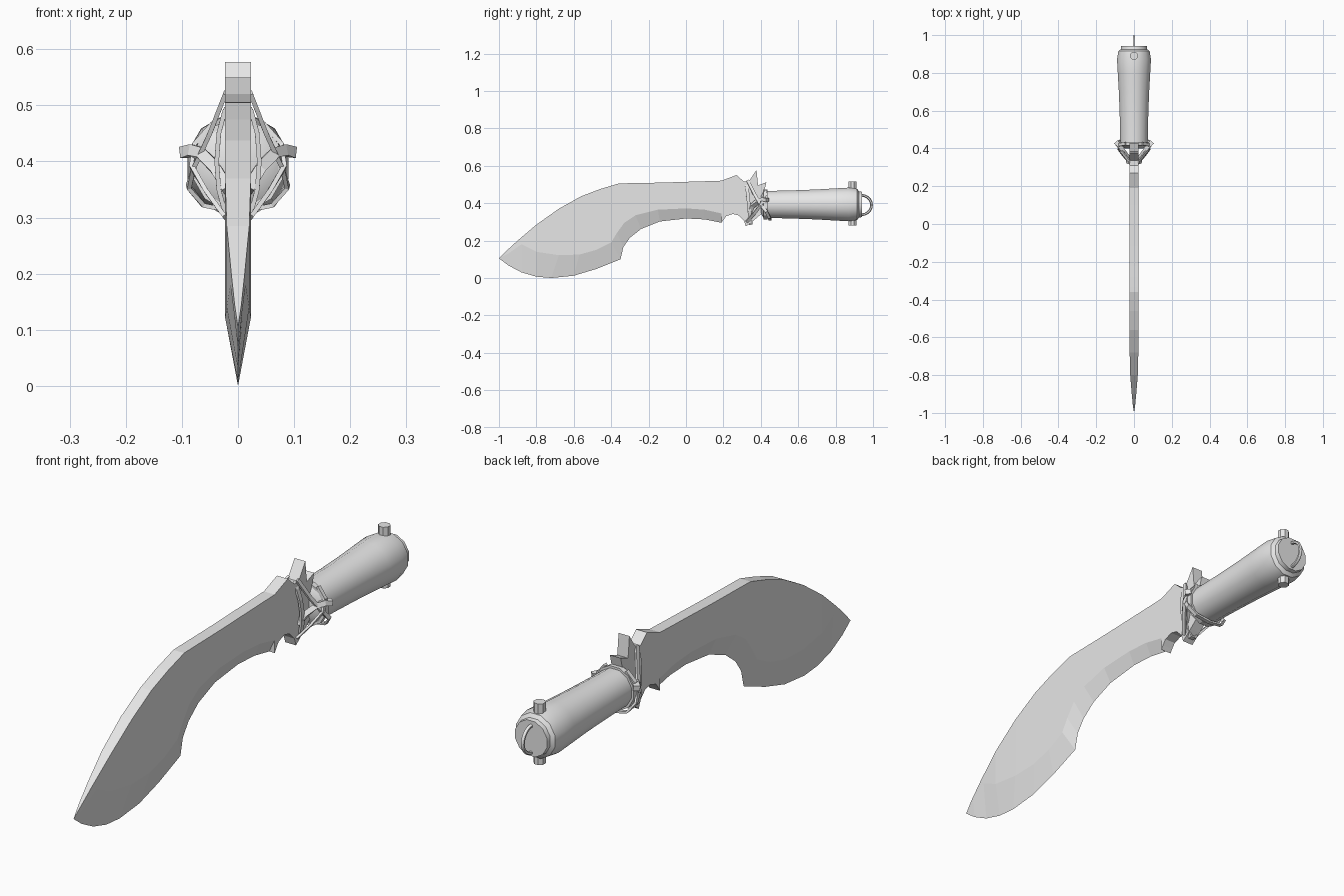
import bpy, bmesh, math
from mathutils import Vector

if "Cube" in bpy.data.objects:
    bpy.data.objects.remove(bpy.data.objects["Cube"])

steel = bpy.data.materials.new("plain_grey")
steel.diffuse_color = (0.8, 0.8, 0.8, 1)
steel.use_nodes = True
steel.node_tree.nodes["Principled BSDF"].inputs["Base Color"].default_value = steel.diffuse_color
AXIS_Z = 0.393      # height of the grip axis
HALF = 0.023        # half thickness of the blade


def finish(name, bm, angle=None):
    bmesh.ops.remove_doubles(bm, verts=bm.verts, dist=1e-5)
    bmesh.ops.recalc_face_normals(bm, faces=bm.faces)
    me = bpy.data.meshes.new(name)
    bm.to_mesh(me)
    bm.free()
    me.materials.append(steel)
    ob = bpy.data.objects.new(name, me)
    bpy.context.collection.objects.link(ob)
    if angle:
        bpy.ops.object.select_all(action='DESELECT')
        ob.select_set(True)
        bpy.context.view_layer.objects.active = ob
        bpy.ops.object.shade_smooth_by_angle(angle=math.radians(angle))
    return ob


def loft(name, rings, closed=False, angle=None):
    """Skin a row of vertex rings, capped unless closed."""
    bm = bmesh.new()
    vs = [[bm.verts.new(p) for p in r] for r in rings]
    n, m = len(rings[0]), len(rings)
    for i in range(m if closed else m - 1):
        a, b = vs[i], vs[(i + 1) % m]
        for k in range(n):
            bm.faces.new((a[k], a[(k + 1) % n], b[(k + 1) % n], b[k]))
    if not closed:
        bm.faces.new(vs[0])
        bm.faces.new(vs[-1])
    return finish(name, bm, angle)


def sweep(name, path, w, t, flat_dir, closed=False, sides=4, angle=None):
    """Sweep a small section; w lies along flat_dir, t across it."""
    pts = [Vector(p) for p in path]
    rings = []
    for i, p in enumerate(pts):
        if closed:
            d = pts[(i + 1) % len(pts)] - pts[i - 1]
        else:
            d = pts[min(i + 1, len(pts) - 1)] - pts[max(i - 1, 0)]
        d.normalize()
        u = Vector(flat_dir)
        u = (u - d * u.dot(d)).normalized()
        v = d.cross(u)
        ring = []
        for k in range(sides):
            a = 2 * math.pi * (k + 0.5) / sides
            s = math.sqrt(2) if sides == 4 else 1
            ring.append(p + u * math.cos(a) * w * s + v * math.sin(a) * t * s)
        rings.append(ring)
    return loft(name, rings, closed, angle)


# Blade: spine point, bevel point and cutting edge point (y, z) per station
stations = [
    (-1, .105, -1, .105, -1, .105),
    (-.96, .145, -.95, .13, -.95, .067),
    (-.90, .20, -.88, .18, -.88, .03),
    (-.80, .285, -.80, .14, -.80, .007),
    (-.68, .37, -.68, .122, -.72, 0),
    (-.56, .437, -.57, .125, -.60, .012),
    (-.46, .475, -.48, .15, -.48, .048),
    (-.36, .505, -.40, .19, -.35, .10),
    (-.33, .506, -.37, .24, -.335, .165),
    (-.28, .507, -.33, .295, -.30, .215),
    (-.22, .508, -.27, .335, -.24, .262),
    (-.12, .51, -.15, .365, -.14, .302),
    (0, .514, 0, .372, 0, .318),
    (.10, .517, .10, .365, .10, .313),
    (.19, .52, .19, .345, .19, .295)]


def thick(y):
    return HALF * min(1, (y + 1) / 0.24) ** 0.75


bm = bmesh.new()
rows = []
for ty, tz, my, mz, ey, ez in stations:
    rows.append([bm.verts.new(p) for p in (
        (thick(ty), ty, tz), (thick(my), my, mz), (0, ey, ez),
        (-thick(my), my, mz), (-thick(ty), ty, tz))])
tip = rows[0][2]
for v in (rows[0][0], rows[0][1], rows[0][3], rows[0][4]):
    bm.verts.remove(v)
for k in range(5):
    bm.faces.new((tip, rows[1][k], rows[1][(k + 1) % 5]))
for a, b in zip(rows[1:], rows[2:]):
    for k in range(5):
        bm.faces.new((a[k], a[(k + 1) % 5], b[(k + 1) % 5], b[k]))
bm.faces.new(rows[-1])
finish("blade", bm)

# Thick blade root with finger notch and upright guard spikes
root = [(.19, .52), (.27, .55), (.31, .515), (.335, .515), (.377, .577),
        (.385, .495), (.43, .512), (.412, .44), (.412, .35), (.365, .31),
        (.32, .275), (.31, .305), (.28, .335), (.25, .342), (.215, .33),
        (.20, .31), (.19, .295)]
loft("blade_root", [[(x, y, z) for y, z in root] for x in (-HALF, HALF)])

# Grip: twelve-sided turned handle with a raised end cap
grip = [(.40, .05), (.415, .075), (.50, .076), (.60, .079), (.70, .083),
        (.80, .089), (.87, .093), (.915, .086), (.925, .072), (.942, .070)]


def circle(y, r, n=12):
    return [(r * math.cos(2 * math.pi * (k + .5) / n), y,
             AXIS_Z + r * math.sin(2 * math.pi * (k + .5) / n)) for k in range(n)]


loft("grip", [circle(y, r) for y, r in grip], angle=35)

# Cross pin through the grip end
sweep("cross_pin", [(0, .89, .28), (0, .89, .515)], .022, .022, (1, 0, 0),
      sides=8, angle=35)

# Lanyard loop at the butt
arc = [(0, .938 + .054 * math.cos(a), .39 + .052 * math.sin(a))
       for a in [math.radians(-105 + 210 * i / 12) for i in range(13)]]
sweep("lanyard_loop", arc, .007, .007, (1, 0, 0), sides=6, angle=60)

# Lashing ring around the blade root
ring = [(.038 * math.cos(a), .335 - .012 * math.sin(a), .40 + .115 * math.sin(a))
        for a in [2 * math.pi * i / 14 for i in range(14)]]
sweep("root_lashing", ring, .009, .004, (0, 1, 0), closed=True)

# Collar band around the front of the grip
sweep("grip_collar", circle(.425, .079), .010, .005, (0, 1, 0), closed=True)

for side, s in (("right", 1), ("left", -1)):
    # Curved side prong of the guard
    sweep("guard_prong_" + side,
          [(s * .018, .34, .35), (s * .038, .355, .385), (s * .060, .385, .41),
           (s * .078, .415, .419), (s * .095, .435, .417)],
          .012, .010, (0, 1, 0))
    # Crossed straps from the spine and the heel back to the grip
    sweep("falling_strap_" + side,
          [(s * .022, .33, .522), (s * .050, .365, .45), (s * .078, .40, .39),
           (s * .088, .43, .355), (s * .062, .445, .322), (0, .45, .310)],
          .008, .004, (0, 1, 0))
    sweep("rising_strap_" + side,
          [(s * .022, .325, .30), (s * .055, .365, .345), (s * .082, .40, .39),
           (s * .078, .42, .43), (s * .045, .425, .468)],
          .008, .004, (0, 1, 0))
